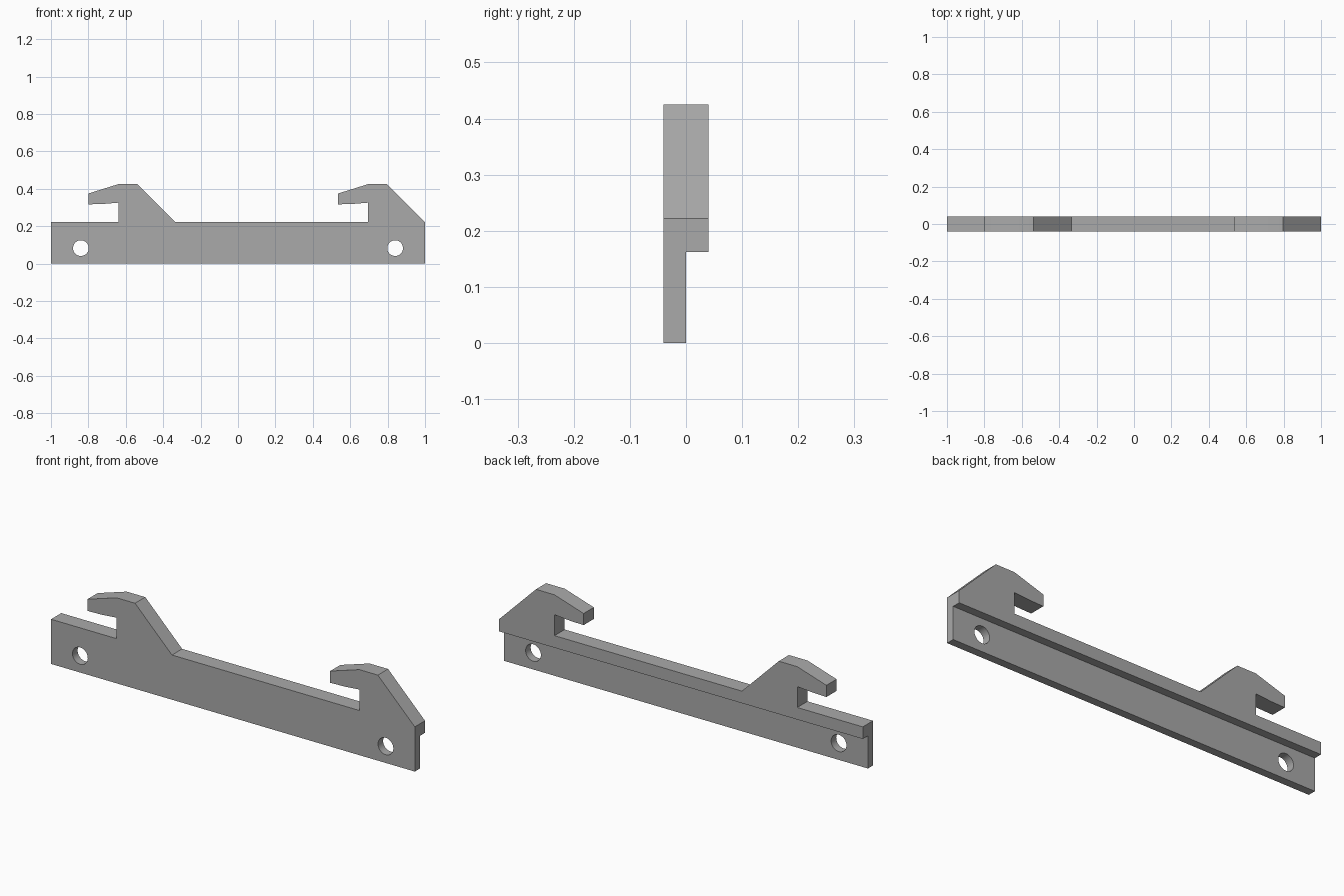
import bpy
import bmesh
import math

# Remove the default object
cube = bpy.data.objects.get("Cube")
if cube:
    bpy.data.objects.remove(cube, do_unlink=True)

FRONT, BACK = -0.04, 0.04
RAIL_TOP, LEDGE = 0.222, 0.162
HOOK_SPACING = 1.335

grey = bpy.data.materials.new("plain grey")
grey.use_nodes = True
grey.diffuse_color = (0.4, 0.4, 0.4, 1)
grey.node_tree.nodes["Principled BSDF"].inputs["Base Color"].default_value = (0.4, 0.4, 0.4, 1)


def add_object(name, bm):
    bmesh.ops.recalc_face_normals(bm, faces=bm.faces)
    mesh = bpy.data.meshes.new(name)
    bm.to_mesh(mesh)
    bm.free()
    mesh.materials.append(grey)
    obj = bpy.data.objects.new(name, mesh)
    bpy.context.collection.objects.link(obj)
    return obj


def extrude_profile(name, points, y0, y1):
    bm = bmesh.new()
    face = bm.faces.new([bm.verts.new((x, y0, z)) for x, z in points])
    ext = bmesh.ops.extrude_face_region(bm, geom=[face])
    moved = [v for v in ext["geom"] if isinstance(v, bmesh.types.BMVert)]
    bmesh.ops.translate(bm, verts=moved, vec=(0, y1 - y0, 0))
    return add_object(name, bm)


def cut(target, cutter):
    mod = target.modifiers.new(cutter.name, 'BOOLEAN')
    mod.operation = 'DIFFERENCE'
    mod.solver = 'EXACT'
    mod.object = cutter
    bpy.context.view_layer.objects.active = target
    bpy.ops.object.modifier_apply(modifier=mod.name)
    bpy.data.objects.remove(cutter, do_unlink=True)


# Outline of one hook, from its sloping right foot round to its throat
hook = [(1, RAIL_TOP), (0.797, 0.425), (0.695, 0.425), (0.535, 0.375),
        (0.535, 0.317), (0.61, 0.319), (0.695, 0.326), (0.695, RAIL_TOP)]
left_hook = [(x - HOOK_SPACING, z) for x, z in hook]

# Rail with both hooks
outline = [(-1, 0), (1, 0)] + hook + left_hook + [(-1, RAIL_TOP)]
rail = extrude_profile("hooked_rail", outline, FRONT, BACK)

# Rebate along the lower back
rebate = [(-1.1, -0.1), (1.1, -0.1), (1.1, LEDGE), (-1.1, LEDGE)]
cut(rail, extrude_profile("rebate_cutter", rebate, 0, BACK + 0.1))

# Screw holes
for side in (-1, 1):
    ring = [(side * 0.84 + 0.042 * math.cos(a), 0.083 + 0.042 * math.sin(a))
            for a in (math.tau * i / 48 for i in range(48))]
    cut(rail, extrude_profile("hole_cutter", ring, FRONT - 0.1, BACK + 0.1))

# Smooth hole walls, sharp edges elsewhere
bpy.ops.object.select_all(action='DESELECT')
rail.select_set(True)
bpy.context.view_layer.objects.active = rail
bpy.ops.object.shade_smooth_by_angle(angle=math.radians(20))
for poly in rail.data.polygons:
    if abs(poly.normal.y) > 0.99:
        poly.use_smooth = False
